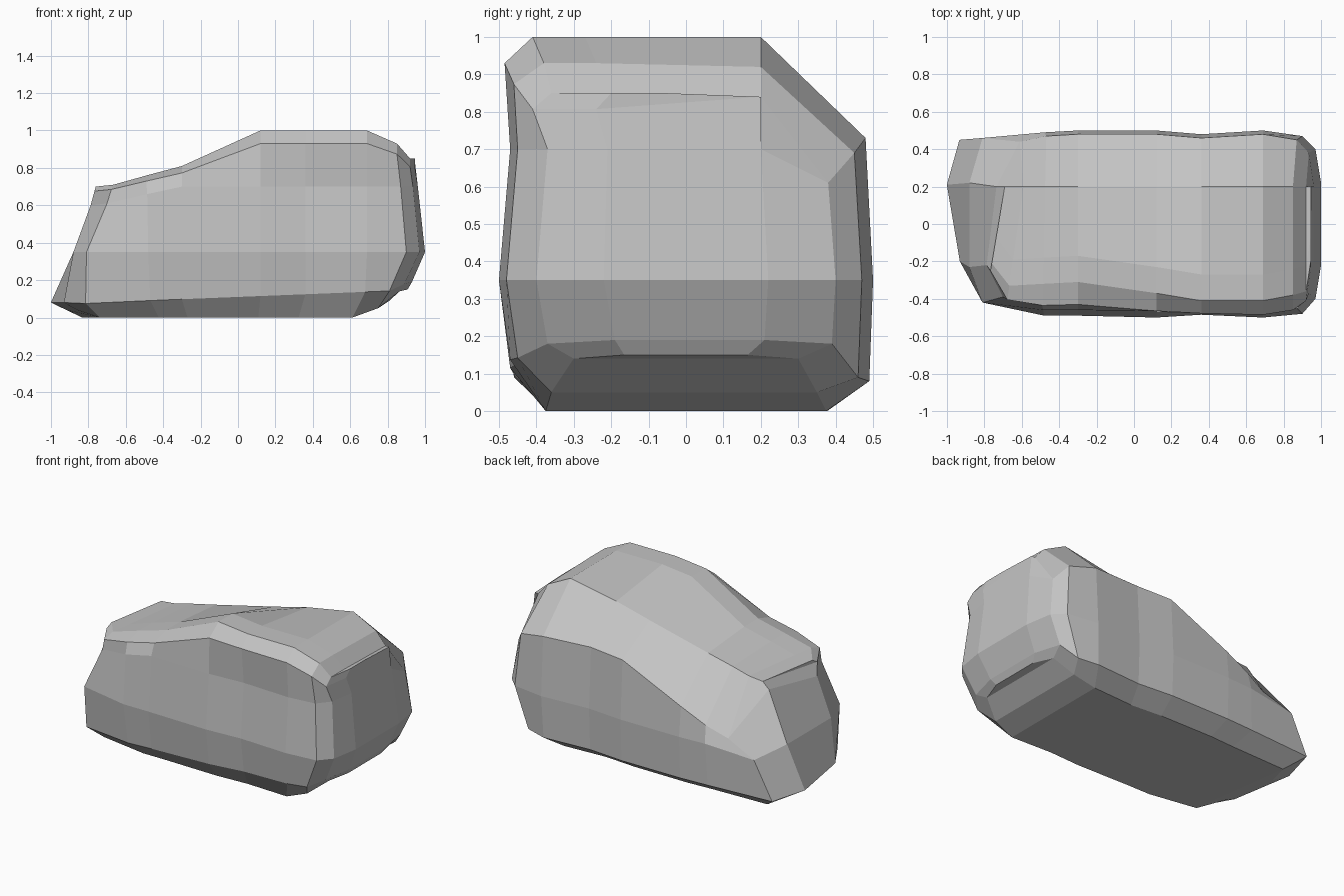
import bpy
import bmesh

default_cube = bpy.data.objects.get("Cube")
if default_cube:
    bpy.data.objects.remove(default_cube, do_unlink=True)

# Each station along the boulder's length:
# (low x, middle x, top x), front y, back y, crest y,
# front crest z, back crest z, back shoulder z, base z
STATIONS = [
    ((-.965, -.88, -.725), -.23, .22, -.21, .7, .7, .66, .04),
    ((-.87, -.81, -.62), -.42, .46, -.33, .71, .71, .4, 0),
    ((-.48, -.48, -.48), -.49, .49, -.32, .76, .74, .46, 0),
    ((-.3, -.3, -.3), -.49, .5, -.31, .81, .78, .54, 0),
    ((.12, .12, .12), -.5, .5, -.37, 1, .88, .73, 0),
    ((.36, .36, .36), -.485, .48, -.41, 1, .94, .74, 0),
    ((.68, .69, .69), -.5, .5, -.41, 1, 1, .73, 0),
    ((.81, .9, .85), -.48, .47, -.38, .93, .92, .69, .05),
    ((.89, .97, .92), -.4, .4, -.36, .85, .84, .61, .14),
    ((.93, 1, .945), -.22, .22, -.2, .85, .84, .7, .15),
]


def cross_section(xs, front, back, crest, crest_z, back_z, shoulder_z, base):
    """Outline of the boulder at one station, from the front base round to the back."""
    low, middle, top = xs
    rim_z = max(.11 + .04 * low, base + .04)
    back_rim_z = max(.08, base + .04)
    inset = min(.13, abs(front) * .25)
    tuck = low * (.9 + base / 2)
    upper_z = min(.7, crest_z - .1)
    upper_x = middle + (top - middle) * (upper_z - .35) / (crest_z - .35)
    # The narrow end is twisted: its foot and its top lean opposite ways
    twist = max(0, -low - .4) * .3
    outline = [
        (tuck, front + inset, base, -twist),
        (low, front + .03, rim_z, -twist),
        (middle, front, .35, 0),
        (upper_x, min(front + .03, crest - .01), upper_z, twist / 2),
        (top, min(crest - .01, (crest + front) / 2 - .03), crest_z - .07 * crest_z ** 3, twist),
        (top, crest, crest_z, twist),
        (top, crest + .14, crest_z, twist),
        (top, min(.2, back - .02), back_z, twist),
        (upper_x, back - .02, shoulder_z, twist),
        (middle, back, min(.35, shoulder_z - .08), 0),
        (low, back - .01, back_rim_z, -twist),
        (tuck, back - inset, base, -twist),
    ]
    return [(x + lean * y, y, z) for x, y, z, lean in outline]


# Skin the stations
bm = bmesh.new()
rings = [[bm.verts.new(p) for p in cross_section(*s)] for s in STATIONS]
for ring, following in zip(rings, rings[1:]):
    for i in range(len(ring)):
        j = (i + 1) % len(ring)
        bm.faces.new((ring[i], ring[j], following[j], following[i]))

# Close both ends with rows of faces running front to back
for ring in (rings[0], rings[-1]):
    for i in range(len(ring) // 2 - 1):
        bm.faces.new((ring[i], ring[i + 1], ring[-i - 2], ring[-i - 1]))
bmesh.ops.recalc_face_normals(bm, faces=bm.faces)

mesh = bpy.data.meshes.new("boulder")
bm.to_mesh(mesh)
bm.free()
boulder = bpy.data.objects.new("boulder", mesh)
bpy.context.collection.objects.link(boulder)

# Plain stone colour
stone = bpy.data.materials.new("stone grey")
stone.use_nodes = True
colour = (.55, .55, .55, 1)
stone.diffuse_color = colour
stone.node_tree.nodes["Principled BSDF"].inputs["Base Color"].default_value = colour
mesh.materials.append(stone)
